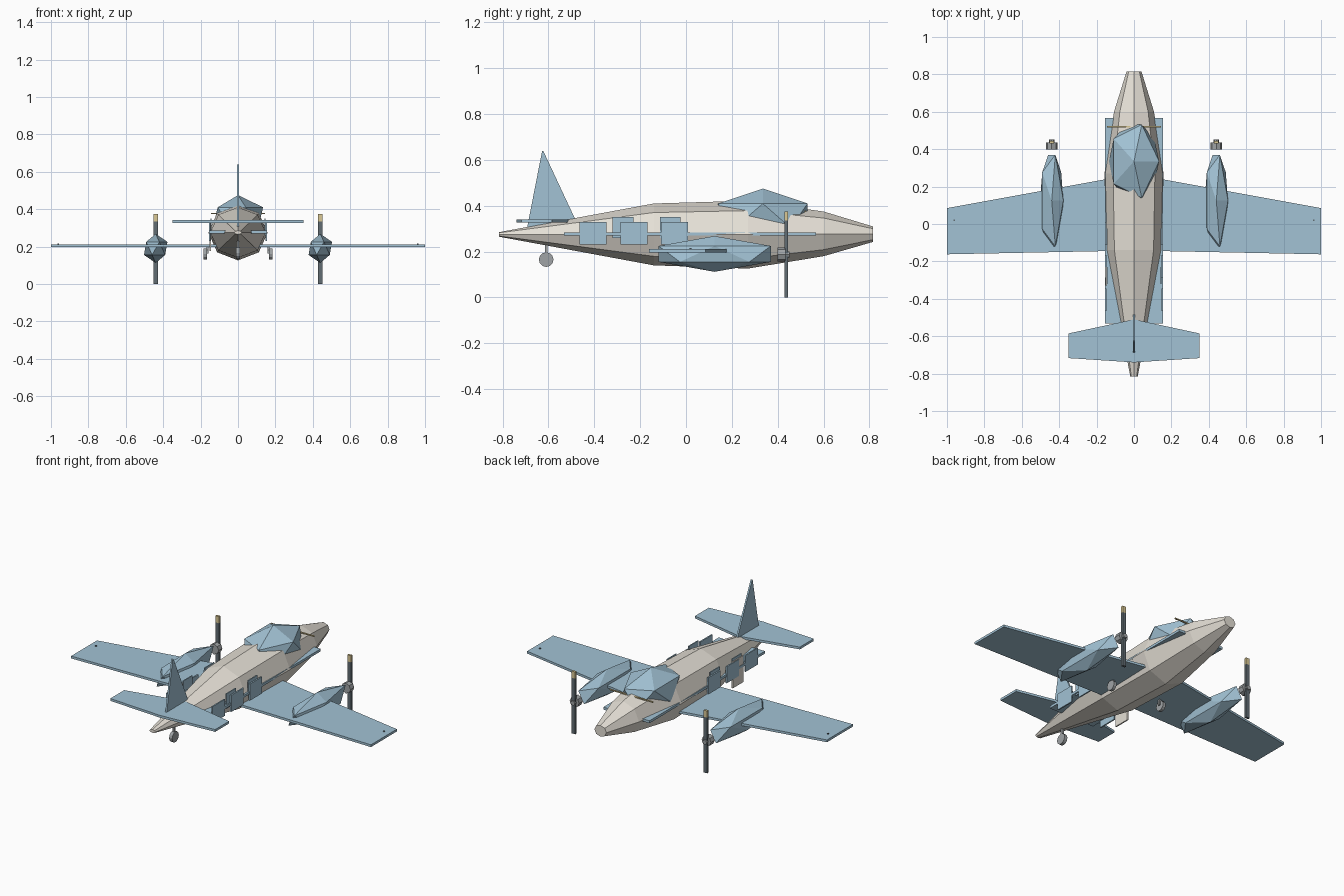
import bpy, bmesh, math
from mathutils import Matrix

if "Cube" in bpy.data.objects:
    bpy.data.objects.remove(bpy.data.objects["Cube"])


def mat(name, c):
    m = bpy.data.materials.new(name)
    m.diffuse_color = (*c, 1)
    m.use_nodes = True
    m.node_tree.nodes["Principled BSDF"].inputs["Base Color"].default_value = m.diffuse_color
    return m


BLUE = mat("blue", (0.36, 0.54, 0.66))
CREAM = mat("cream", (0.78, 0.74, 0.67))
DARK = mat("dark", (0.12, 0.15, 0.17))
GREY = mat("grey", (0.35, 0.37, 0.38))
TAN = mat("tan", (0.7, 0.58, 0.3))


def make(name, bm, m):
    bmesh.ops.recalc_face_normals(bm, faces=bm.faces)
    me = bpy.data.meshes.new(name)
    bm.to_mesh(me)
    bm.free()
    me.materials.append(m)
    ob = bpy.data.objects.new(name, me)
    bpy.context.collection.objects.link(ob)
    return ob


def box(name, loc, size, m):
    bm = bmesh.new()
    bmesh.ops.create_cube(bm, size=1, matrix=Matrix.Translation(loc) @ Matrix.Diagonal((*size, 1)))
    return make(name, bm, m)


def ico(name, loc, radii, m):
    bm = bmesh.new()
    bmesh.ops.create_icosphere(bm, subdivisions=1, radius=1,
                               matrix=Matrix.Translation(loc) @ Matrix.Diagonal((*radii, 1)))
    return make(name, bm, m)


def cyl(name, loc, r, depth, axis, m, sides=8):
    rot = {'X': Matrix.Rotation(math.pi / 2, 4, 'Y'),
           'Y': Matrix.Rotation(math.pi / 2, 4, 'X'), 'Z': Matrix()}[axis]
    bm = bmesh.new()
    bmesh.ops.create_cone(bm, cap_ends=True, segments=sides, radius1=r, radius2=r, depth=depth,
                          matrix=Matrix.Translation(loc) @ rot)
    return make(name, bm, m)


def plate(name, pts, offset, m):
    # flat outline of 3D points, thickened by an offset vector
    bm = bmesh.new()
    f = bm.faces.new([bm.verts.new(p) for p in pts])
    ext = bmesh.ops.extrude_face_region(bm, geom=[f], use_keep_orig=True)
    bmesh.ops.translate(bm, vec=offset, verts=[v for v in ext['geom'] if isinstance(v, bmesh.types.BMVert)])
    return make(name, bm, m)


# fuselage: eight-sided loft of (y, half width, top z, bottom z)
bm = bmesh.new()
rings = []
for y, rx, zt, zb in [(-0.815, 0.02, 0.285, 0.265), (-0.14, 0.148, 0.41, 0.14),
                      (0.27, 0.158, 0.422, 0.126), (0.6, 0.107, 0.375, 0.18),
                      (0.815, 0.04, 0.31, 0.242)]:
    rings.append([bm.verts.new((rx * math.cos(a), y, (zt + zb) / 2 + (zt - zb) / 2 * math.sin(a)))
                  for a in (i * math.pi / 4 for i in range(8))])
for a, b in zip(rings, rings[1:]):
    for i in range(8):
        bm.faces.new((a[i], a[(i + 1) % 8], b[(i + 1) % 8], b[i]))
bm.faces.new(rings[0])
bm.faces.new(rings[-1])
make("fuselage", bm, CREAM)

# canopy, side stripe slab and windscreen bar
ico("canopy", (0, 0.335, 0.357), (0.15, 0.23, 0.118), BLUE)
box("side_stripe", (0, 0.018, 0.277), (0.308, 1.1, 0.015), BLUE)
box("windscreen_bar", (0, 0.52, 0.376), (0.29, 0.008, 0.006), TAN)

# tail surfaces
plate("tailplane", [(-0.35, -0.585, 0.327), (0, -0.51, 0.327), (0.35, -0.585, 0.327),
                    (0.35, -0.717, 0.327), (0, -0.74, 0.327), (-0.35, -0.717, 0.327)], (0, 0, 0.014), BLUE)
plate("tail_fin", [(-0.005, -0.7, 0.27), (-0.005, -0.45, 0.27), (-0.005, -0.622, 0.638),
                   (-0.005, -0.628, 0.638)], (0.01, 0, 0), BLUE)

# tail wheel
cyl("tail_wheel", (0, -0.61, 0.165), 0.032, 0.02, 'X', GREY, 12)
box("tail_wheel_leg", (0, -0.61, 0.22), (0.012, 0.012, 0.11), GREY)

# everything on both sides
for s, side in ((-1, "left"), (1, "right")):
    plate(side + "_wing", [(s * 0.06, 0.256, 0.197), (s * 1, 0.085, 0.197),
                           (s * 1, -0.162, 0.197), (s * 0.06, -0.143, 0.197)], (0, 0, 0.014), BLUE)
    box(side + "_wing_light", (s * 0.96, 0.02, 0.212), (0.008, 0.008, 0.008), DARK)
    # engine and propeller
    x = s * 0.44
    ico(side + "_engine", (x, 0.125, 0.19), (0.07, 0.288, 0.078), BLUE)
    cyl(side + "_propeller_hub", (x, 0.417, 0.1875), 0.031, 0.036, 'Y', GREY)
    cyl(side + "_spinner", (x, 0.443, 0.1875), 0.014, 0.018, 'Y', GREY)
    box(side + "_propeller_blade", (x, 0.437, 0.1675), (0.024, 0.014, 0.335), DARK)
    box(side + "_blade_tip", (x, 0.437, 0.355), (0.024, 0.014, 0.04), TAN)
    # main wheels
    cyl(side + "_main_wheel", (s * 0.175, 0.02, 0.16), 0.03, 0.018, 'X', GREY, 12)
    box(side + "_main_leg", (s * 0.164, 0.02, 0.182), (0.01, 0.014, 0.04), GREY)
    # cabin windows, outer and inner row
    for i, y in enumerate((-0.405, -0.226, -0.05)):
        box(f"{side}_window_{i + 1}", (s * 0.151, y, 0.28), (0.008, 0.118, 0.1), BLUE)
    for i, y in enumerate((-0.275, -0.068)):
        box(f"{side}_upper_window_{i + 1}", (s * 0.144, y, 0.305), (0.006, 0.09, 0.09), BLUE)

# cabin door
box("cabin_door", (-0.148, -0.28, 0.255), (0.008, 0.1, 0.16), CREAM)
